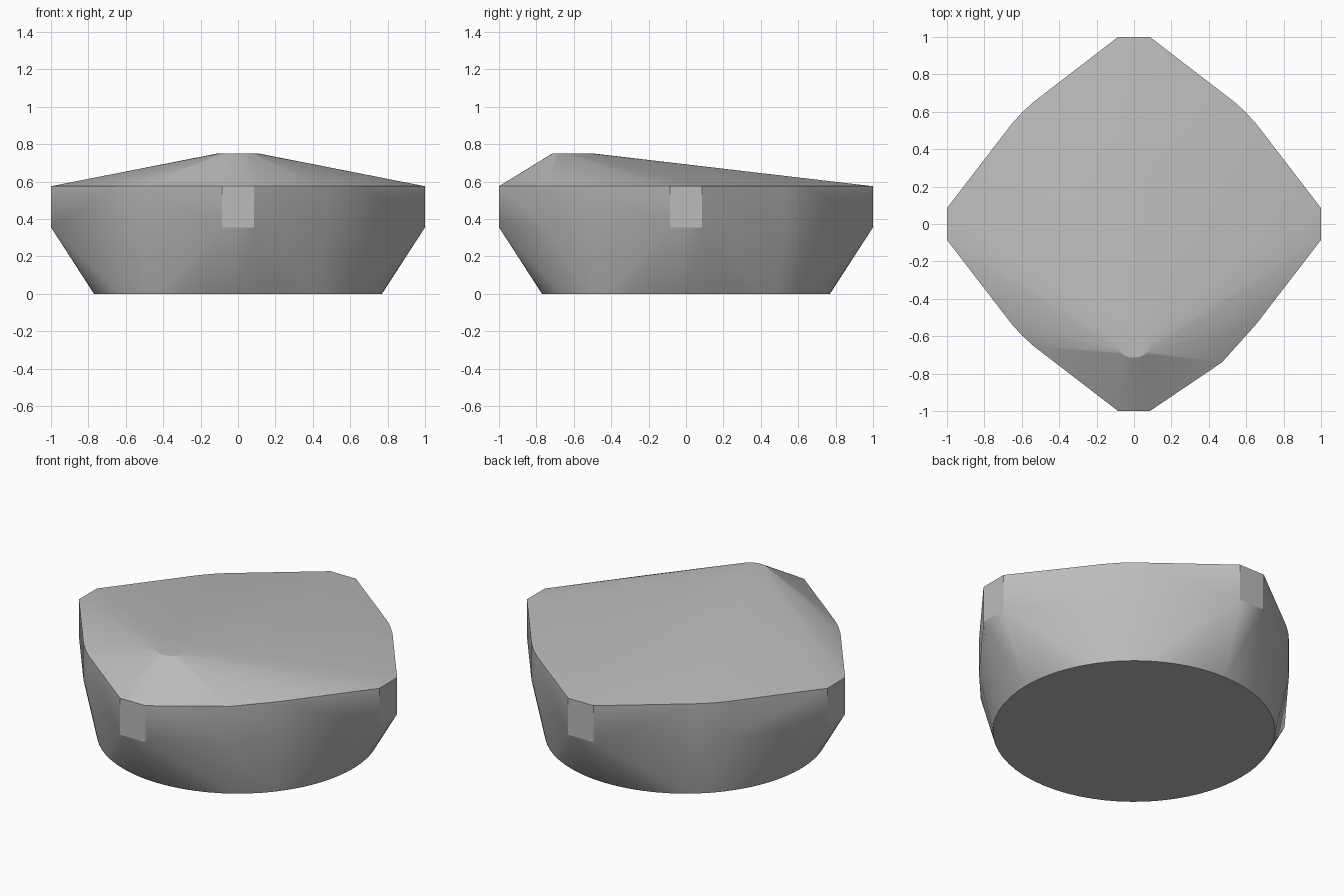
import bpy
import bmesh
from math import sin, cos, pi, radians

cube = bpy.data.objects.get("Cube")
if cube:
    bpy.data.objects.remove(cube, do_unlink=True)

LOW, RIM, PEAK = 0.355, 0.575, 0.75


def material(name, value):
    mat = bpy.data.materials.new(name)
    mat.use_nodes = True
    color = (value, value, value, 1)
    mat.diffuse_color = color
    mat.node_tree.nodes["Principled BSDF"].inputs["Base Color"].default_value = color
    return mat


def ring(bm, radius, z, y=0, sides=64):
    for i in range(sides):
        a = 2 * pi * i / sides
        bm.verts.new((radius * cos(a), y + radius * sin(a), z))


bm = bmesh.new()

# Round foot and the small raised cap near the front
ring(bm, 0.77, 0)
ring(bm, 0.11, PEAK, -0.605, 32)

# Upright wall: round corners, four narrow tabs and one odd front corner
for z in (LOW, RIM):
    ring(bm, 0.845, z)
    for side in (-1, 1):
        for edge in (-0.085, 0.085):
            bm.verts.new((side, edge, z))
            bm.verts.new((edge, side, z))
    bm.verts.new((0.47, -0.74, z))

# Stretch one skin over all the sections
hull = bmesh.ops.convex_hull(bm, input=bm.verts[:])
spare = {v for v in hull["geom_interior"] + hull["geom_unused"]
         if isinstance(v, bmesh.types.BMVert)}
bmesh.ops.delete(bm, geom=list(spare), context="VERTS")
bmesh.ops.dissolve_limit(bm, angle_limit=radians(0.2),
                         verts=bm.verts[:], edges=bm.edges[:])
bmesh.ops.recalc_face_normals(bm, faces=bm.faces[:])

mesh = bpy.data.meshes.new("faceted_body")
bm.to_mesh(mesh)
bm.free()
mesh.materials.append(material("plain_grey", 0.5))
body = bpy.data.objects.new("faceted_body", mesh)
bpy.context.collection.objects.link(body)

bpy.ops.object.select_all(action="DESELECT")
body.select_set(True)
bpy.context.view_layer.objects.active = body
bpy.ops.object.shade_smooth_by_angle(angle=radians(30))
